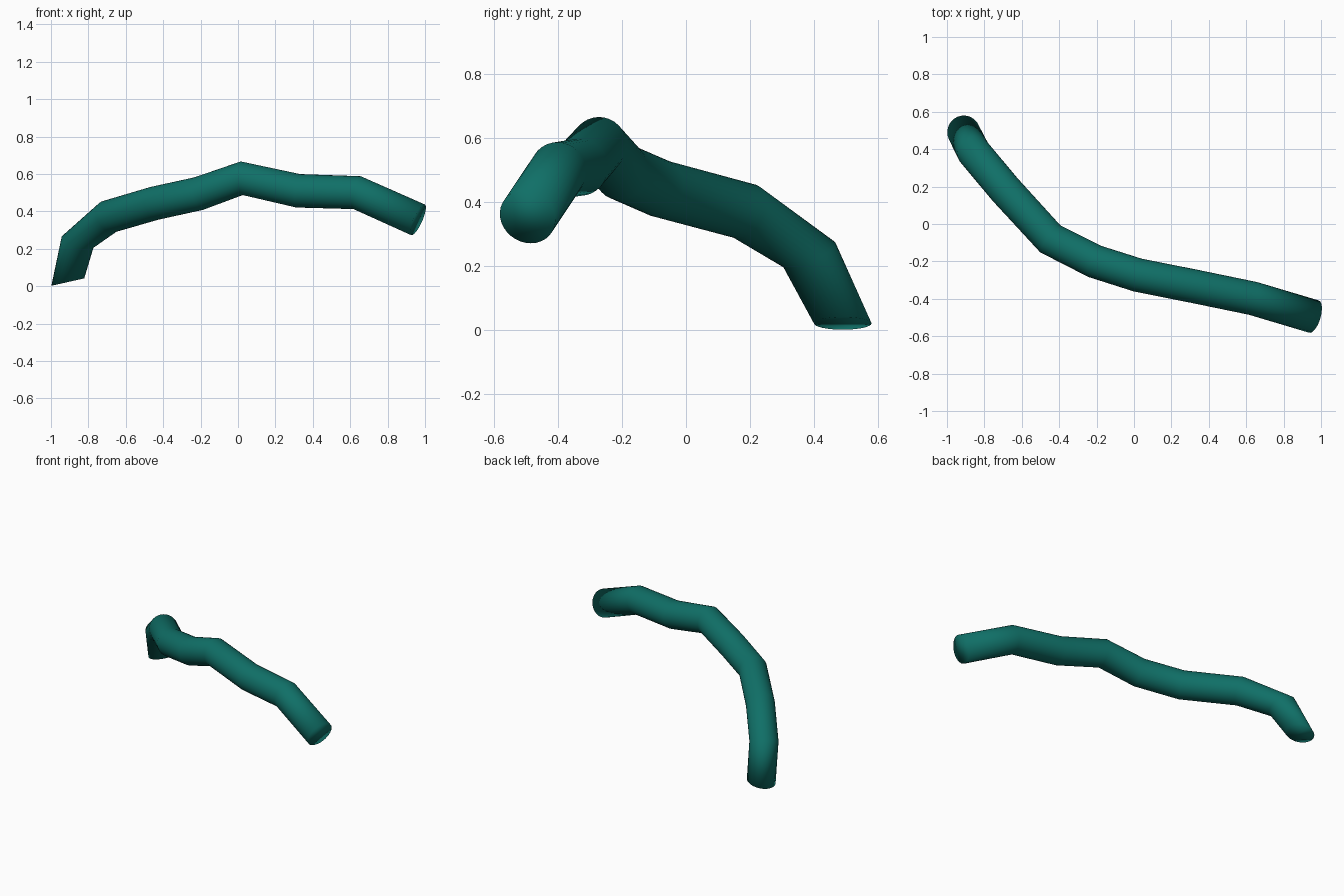
import bpy, bmesh, math
from mathutils import Vector

if "Cube" in bpy.data.objects:
    bpy.data.objects.remove(bpy.data.objects["Cube"])

RADIUS, SIDES = 0.09, 32

# Centre line of the bent tube
path = [Vector(p) for p in (
    (-0.91, 0.49, 0.022), (-0.857, 0.385, 0.237), (-0.69, 0.185, 0.372),
    (-0.447, -0.08, 0.443), (-0.21, -0.20, 0.495), (0.02, -0.273, 0.577),
    (0.322, -0.333, 0.51), (0.637, -0.398, 0.50), (0.962, -0.495, 0.355))]

# Ring directions: bisectors at joints, with the foot cut nearly level
segs = [(b - a).normalized() for a, b in zip(path, path[1:])]
tangents = [segs[0]] + [(a + b).normalized() for a, b in zip(segs, segs[1:])] + [segs[-1]]
tangents[0] = Vector((-0.22, 0, 0.98)).normalized()
tangents[1] = Vector((0.3, -0.46, 1)).normalized()

# Sweep a circle along the path, carrying its frame without twist
bm = bmesh.new()
side = Vector((0, 1, 0))
rings = []
for i, (p, t) in enumerate(zip(path, tangents)):
    if i:
        side = tangents[i - 1].rotation_difference(t) @ side
    side = (side - t * side.dot(t)).normalized()
    up = t.cross(side)
    rings.append([bm.verts.new(p + RADIUS * (math.cos(a) * side + math.sin(a) * up))
                  for a in (2 * math.pi * k / SIDES for k in range(SIDES))])
for r0, r1 in zip(rings, rings[1:]):
    for k in range(SIDES):
        n = (k + 1) % SIDES
        bm.faces.new((r0[k], r0[n], r1[n], r1[k]))

# End caps
bm.faces.new(rings[0][::-1])
bm.faces.new(rings[-1])
bmesh.ops.recalc_face_normals(bm, faces=bm.faces)
for f in bm.faces:
    f.smooth = True

mesh = bpy.data.meshes.new("bent_tube")
bm.to_mesh(mesh)
bm.free()
teal = bpy.data.materials.new("dark teal")
teal.diffuse_color = (0.005, 0.16, 0.135, 1)
teal.use_nodes = True
teal.node_tree.nodes["Principled BSDF"].inputs["Base Color"].default_value = teal.diffuse_color
mesh.materials.append(teal)
bpy.context.collection.objects.link(bpy.data.objects.new("bent_tube", mesh))
